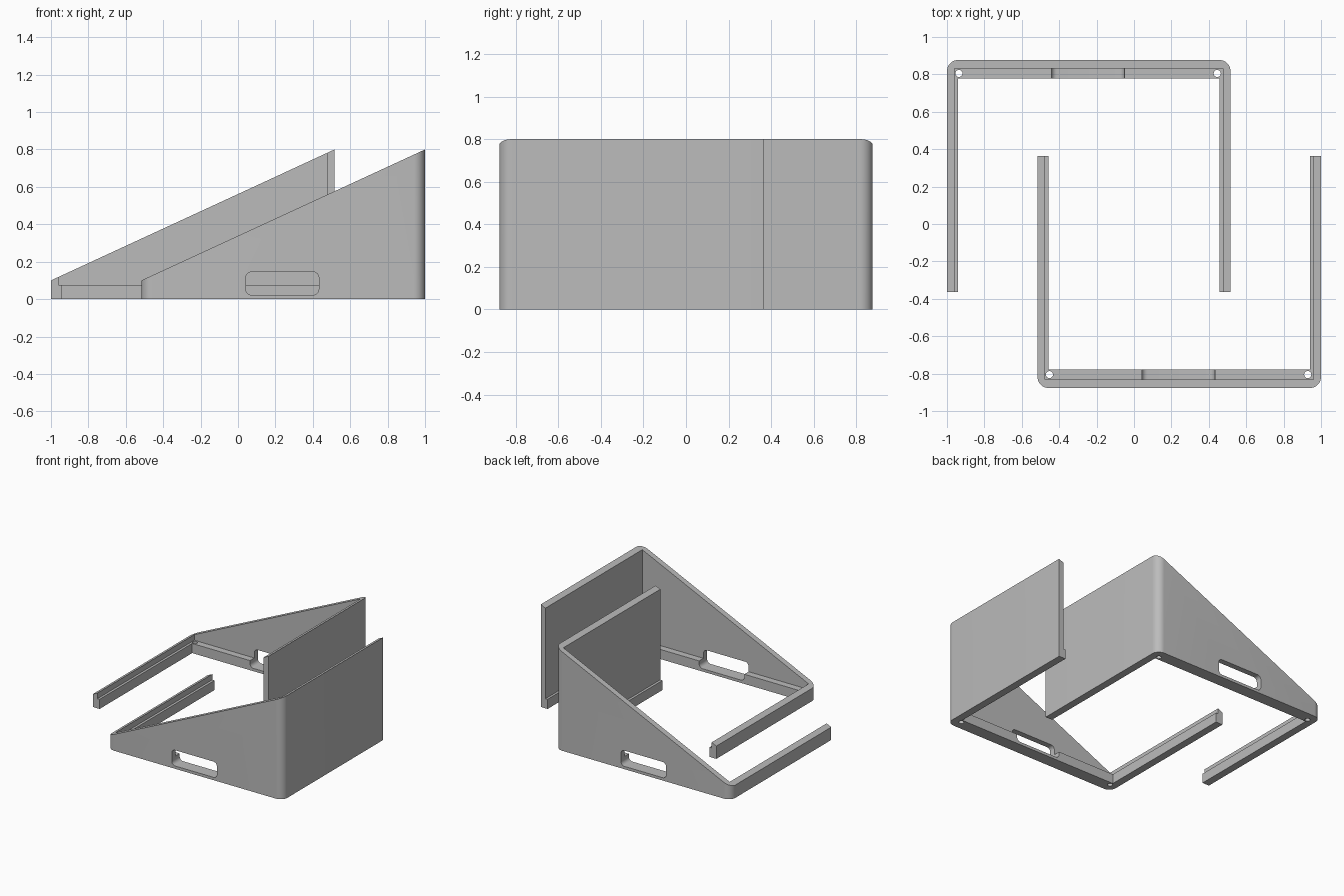
import bpy, bmesh, math
from mathutils import Matrix

if "Cube" in bpy.data.objects:
    bpy.data.objects.remove(bpy.data.objects["Cube"])

X0, X1 = -0.516, 1.0          # outer side faces
Y0, Y1 = -0.877, 0.363        # outer closed face, open arm ends
WALL_X, WALL_Y = 0.04, 0.045  # wall thickness above the ledge
LEDGE_X, LEDGE_Y = 0.059, 0.098
LEDGE_Z = 0.075
R = 0.06

grey = bpy.data.materials.new("plain grey")
grey.diffuse_color = (0.5, 0.5, 0.5, 1)
grey.use_nodes = True
grey.node_tree.nodes["Principled BSDF"].inputs["Base Color"].default_value = grey.diffuse_color


def slope(x):
    return 0.1 + 0.7 * (x - X0) / (X1 - X0)


def arc(cx, cy, r, a0, a1, n):
    return [(cx + r * math.cos(math.radians(a0 + (a1 - a0) * i / n)),
             cy + r * math.sin(math.radians(a0 + (a1 - a0) * i / n))) for i in range(n + 1)]


def prism(name, outline, bottom, top):
    """Solid on an xy outline; bottom and top are heights as functions of x."""
    bm = bmesh.new()
    lo = [bm.verts.new((x, y, bottom(x))) for x, y in outline]
    hi = [bm.verts.new((x, y, top(x))) for x, y in outline]
    n = len(outline)
    bm.faces.new(lo[::-1])
    bm.faces.new(hi)
    for i in range(n):
        j = (i + 1) % n
        bm.faces.new((lo[i], lo[j], hi[j], hi[i]))
    bmesh.ops.recalc_face_normals(bm, faces=bm.faces)
    me = bpy.data.meshes.new(name)
    bm.to_mesh(me)
    bm.free()
    ob = bpy.data.objects.new(name, me)
    bpy.context.collection.objects.link(ob)
    return ob


# U-shaped sloped body with rounded outer corners
outline = ([(X0, Y1)] + arc(X0 + R, Y0 + R, R, 180, 270, 10)
           + arc(X1 - R, Y0 + R, R, 270, 360, 10)
           + [(X1, Y1), (X1 - LEDGE_X, Y1), (X1 - LEDGE_X, Y0 + LEDGE_Y),
              (X0 + LEDGE_X, Y0 + LEDGE_Y), (X0 + LEDGE_X, Y1)])
front = prism("front_half_frame", outline, lambda x: 0, slope)
front.data.materials.append(grey)

# Pocket that leaves the ledge around the inside
px0, px1, py0 = X0 + WALL_X, X1 - WALL_X, Y0 + WALL_Y
cutters = [prism("pocket_cutter", [(px0, py0), (px1, py0), (px1, 1), (px0, 1)],
                 lambda x: LEDGE_Z, lambda x: 2)]

# Screw holes in the ledge corners
for hx in (-0.452, 0.929):
    cutters.append(prism("hole_cutter", arc(hx, -0.805, 0.019, 0, 345, 23),
                         lambda x: -0.1, lambda x: 0.09))

# Rounded slot through the closed wall
sx0, sx1, sz0, sz1, sr = 0.042, 0.432, 0.022, 0.145, 0.03
slot = (arc(sx0 + sr, sz0 + sr, sr, 180, 270, 6) + arc(sx1 - sr, sz0 + sr, sr, 270, 360, 6)
        + arc(sx1 - sr, sz1 - sr, sr, 0, 90, 6) + arc(sx0 + sr, sz1 - sr, sr, 90, 180, 6))
slot_cutter = prism("slot_cutter", slot, lambda x: 0.7, lambda x: 1.0)
slot_cutter.data.transform(Matrix.Rotation(math.radians(90), 4, 'X'))
cutters.append(slot_cutter)

for c in cutters:
    m = front.modifiers.new("cut", 'BOOLEAN')
    m.operation, m.solver, m.object = 'DIFFERENCE', 'EXACT', c

bpy.context.view_layer.update()
done = bpy.data.meshes.new_from_object(front.evaluated_get(bpy.context.evaluated_depsgraph_get()))
front.modifiers.clear()
front.data = done
for c in cutters:
    bpy.data.objects.remove(c)

# Mirrored rear half, shifted sideways
rear = bpy.data.objects.new("rear_half_frame", done.copy())
bpy.context.collection.objects.link(rear)
rear.data.transform(Matrix.Translation((-0.484, 0, 0)) @ Matrix.Scale(-1, 4, (0, 1, 0)))
rear.data.flip_normals()

for ob in (front, rear):
    bpy.ops.object.select_all(action='DESELECT')
    ob.select_set(True)
    bpy.context.view_layer.objects.active = ob
    bpy.ops.object.shade_smooth_by_angle(angle=math.radians(30))
